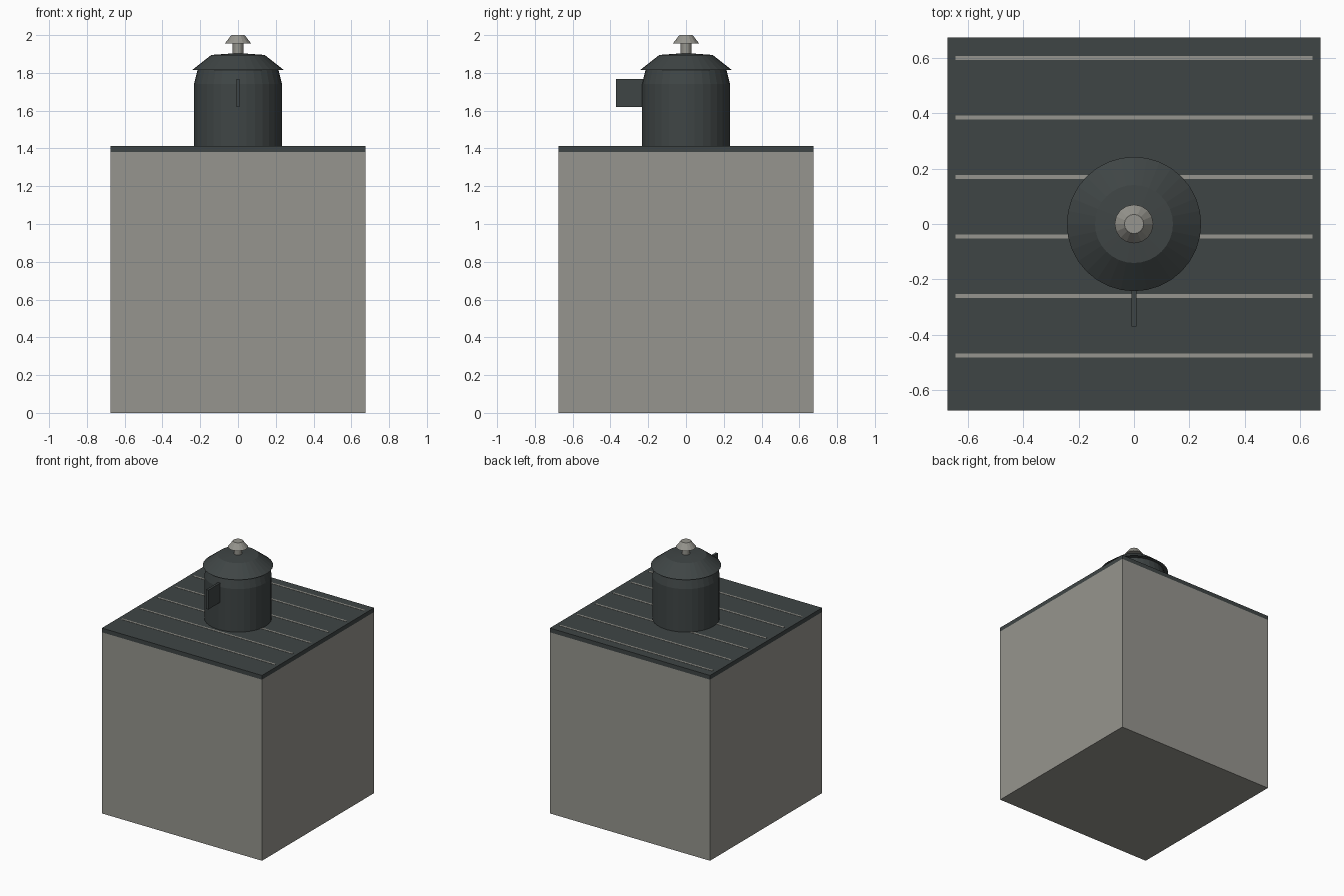
import bpy, bmesh, math

if "Cube" in bpy.data.objects:
    bpy.data.objects.remove(bpy.data.objects["Cube"])


def material(name, srgb):
    m = bpy.data.materials.new(name)
    lin = [((c / 255 + 0.055) / 1.055) ** 2.4 for c in srgb]
    m.diffuse_color = (*lin, 1)
    m.use_nodes = True
    m.node_tree.nodes["Principled BSDF"].inputs["Base Color"].default_value = m.diffuse_color
    return m


STONE = material("warm grey", (150, 149, 142))
DARK = material("dark slate", (63, 69, 69))


def finish(name, bm, mat):
    bmesh.ops.recalc_face_normals(bm, faces=bm.faces)
    me = bpy.data.meshes.new(name)
    bm.to_mesh(me)
    bm.free()
    me.materials.append(mat)
    ob = bpy.data.objects.new(name, me)
    bpy.context.collection.objects.link(ob)
    return ob


def box(name, x, y, z, mat):
    """Box from (min, max) ranges."""
    bm = bmesh.new()
    bmesh.ops.create_cube(bm, size=1)
    for v in bm.verts:
        v.co = [r[0] if c < 0 else r[1] for c, r in zip(v.co, (x, y, z))]
    return finish(name, bm, mat)


def turned(name, profile, sides, mat):
    """Closed solid turned around z from (radius, height) points."""
    bm = bmesh.new()
    rings = []
    for r, z in profile:
        if r == 0:
            rings.append([bm.verts.new((0, 0, z))] * sides)
        else:
            rings.append([bm.verts.new((r * math.cos(a), r * math.sin(a), z))
                          for a in (2 * math.pi * i / sides for i in range(sides))])
    for lo, hi in zip(rings, rings[1:]):
        for i in range(sides):
            j = (i + 1) % sides
            bm.faces.new(list(dict.fromkeys((lo[i], lo[j], hi[j], hi[i]))))
    return finish(name, bm, mat)


# Block and its dark top slab
H = 0.675
box("base_block", (-H, H), (-H, H), (0, 1.38), STONE)
box("top_slab", (-H, H), (-H, H), (1.38, 1.412), DARK)

# Pale seams across the slab
for i in range(6):
    y = -0.475 + 0.215 * i
    box(f"seam_{i + 1}", (-0.645, 0.645), (y - 0.007, y + 0.007), (1.408, 1.414), STONE)

# Round pot with tapered shoulder
turned("pot_body", [(0, 1.41), (0.233, 1.41), (0.233, 1.74), (0.213, 1.82), (0, 1.82)], 32, DARK)

# Overhanging lid
turned("pot_lid", [(0, 1.815), (0.243, 1.815), (0.141, 1.895), (0, 1.905)], 32, DARK)

# Knob: stem and flared cap
turned("knob_stem", [(0, 1.89), (0.028, 1.89), (0.028, 1.96), (0, 1.96)], 12, STONE)
turned("knob_cap", [(0, 1.955), (0.07, 1.955), (0.035, 2.0), (0, 2.0)], 16, STONE)

# Flat handle on the front
box("front_handle", (-0.009, 0.009), (-0.37, -0.22), (1.62, 1.767), DARK)
